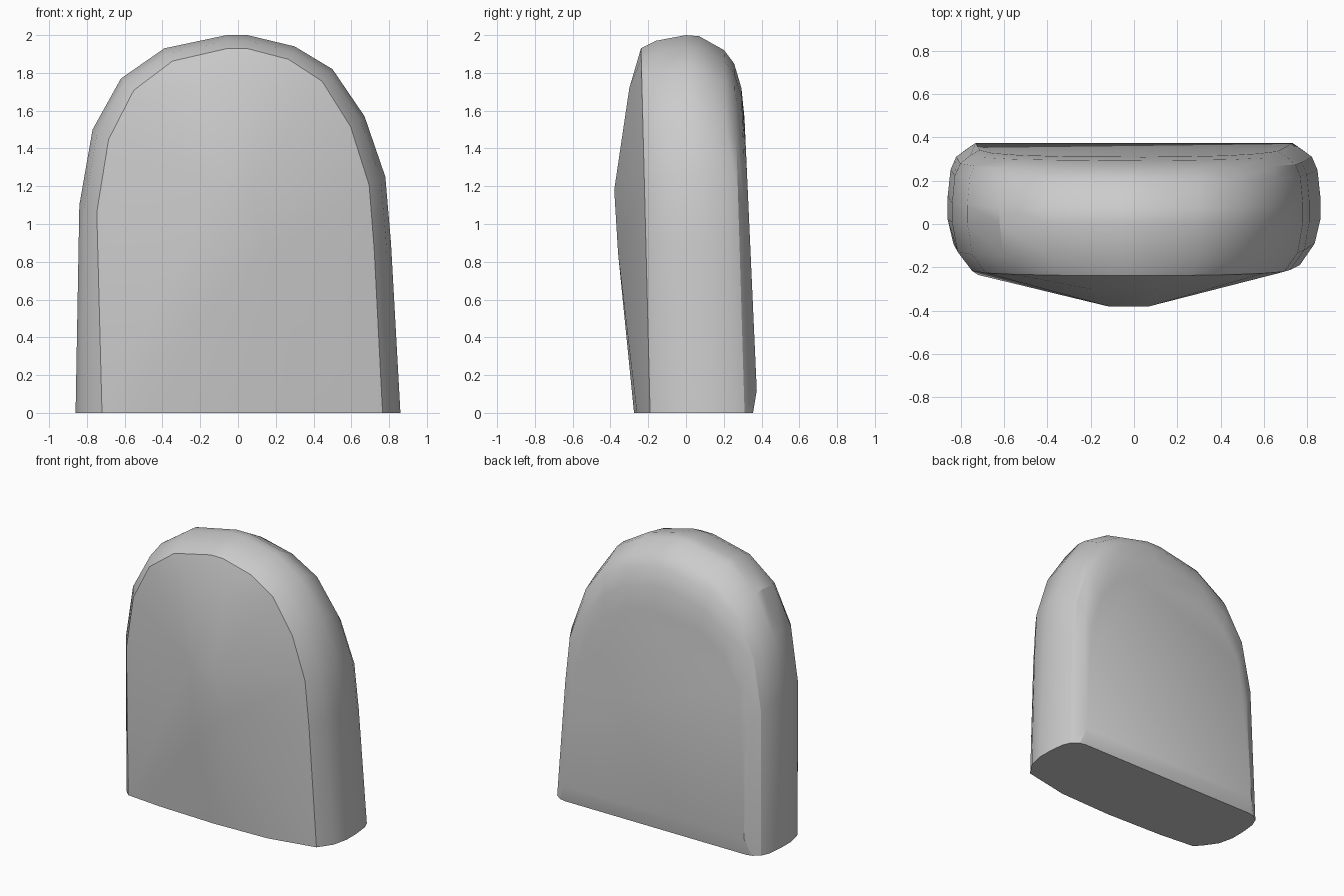
import bpy
import bmesh
import math

cube = bpy.data.objects.get("Cube")
if cube:
    bpy.data.objects.remove(cube, do_unlink=True)

# Grey stone colour
stone = bpy.data.materials.new("stone grey")
stone.use_nodes = True
colour = (0.6, 0.6, 0.6, 1)
stone.diffuse_color = colour
stone.node_tree.nodes["Principled BSDF"].inputs["Base Color"].default_value = colour

# Arched outline of the slab (x, z), slightly uneven like worn stone
outline = [(-.86, 0), (-.84, 1.1), (-.77, 1.5), (-.62, 1.77), (-.39, 1.93),
           (-.06, 2), (.05, 2), (.3, 1.94), (.5, 1.82), (.67, 1.57),
           (.78, 1.25), (.81, .9), (.86, 0)]

# Slices front to back: y at the foot, y at the top, width scale, height scale
slices = [(-.19, -.24, .89, .965),
          (-.09, -.16, .97, .985),
          (.02, .0, 1, 1),
          (.13, .07, 1, .997),
          (.25, .2, .985, .96),
          (.31, .25, .955, .925),
          (.345, .285, .9, .86)]

points = []
for foot_y, top_y, wide, high in slices:
    for x, z in outline:
        z *= high
        points.append((x * wide, foot_y + (top_y - foot_y) * z / 2, z))

# Flat back panel, leaning forward, with a small bevel at its foot
for x, z in outline:
    z = max(z * .78, .12)
    points.append((x * .85, .38 - .045 * z, z))
points += [(-.73, .355, 0), (.73, .355, 0)]

# Bulging front: peak, upper slope, lower slope and foot
points += [(-.12, -.38, 1.18), (.07, -.38, 1.18),
           (-.2, -.3, 1.72), (.1, -.3, 1.72),
           (.14, -.36, .85), (-.1, -.335, .6),
           (-.72, -.235, 0), (-.45, -.26, 0), (0, -.275, 0), (.42, -.26, 0)]

# Wrap everything in one convex stone
mesh = bpy.data.meshes.new("stone_slab")
bm = bmesh.new()
for p in points:
    bm.verts.new(p)
hull = bmesh.ops.convex_hull(bm, input=bm.verts)
loose = [v for v in bm.verts if not v.link_faces]
bmesh.ops.delete(bm, geom=loose, context='VERTS')
bmesh.ops.dissolve_limit(bm, angle_limit=math.radians(1),
                         verts=bm.verts, edges=bm.edges)
bmesh.ops.recalc_face_normals(bm, faces=bm.faces)
bm.to_mesh(mesh)
bm.free()

slab = bpy.data.objects.new("stone_slab", mesh)
bpy.context.collection.objects.link(slab)
mesh.materials.append(stone)

# Soft facets with crisp rims
bpy.ops.object.select_all(action='DESELECT')
slab.select_set(True)
bpy.context.view_layer.objects.active = slab
bpy.ops.object.shade_smooth_by_angle(angle=math.radians(25))
